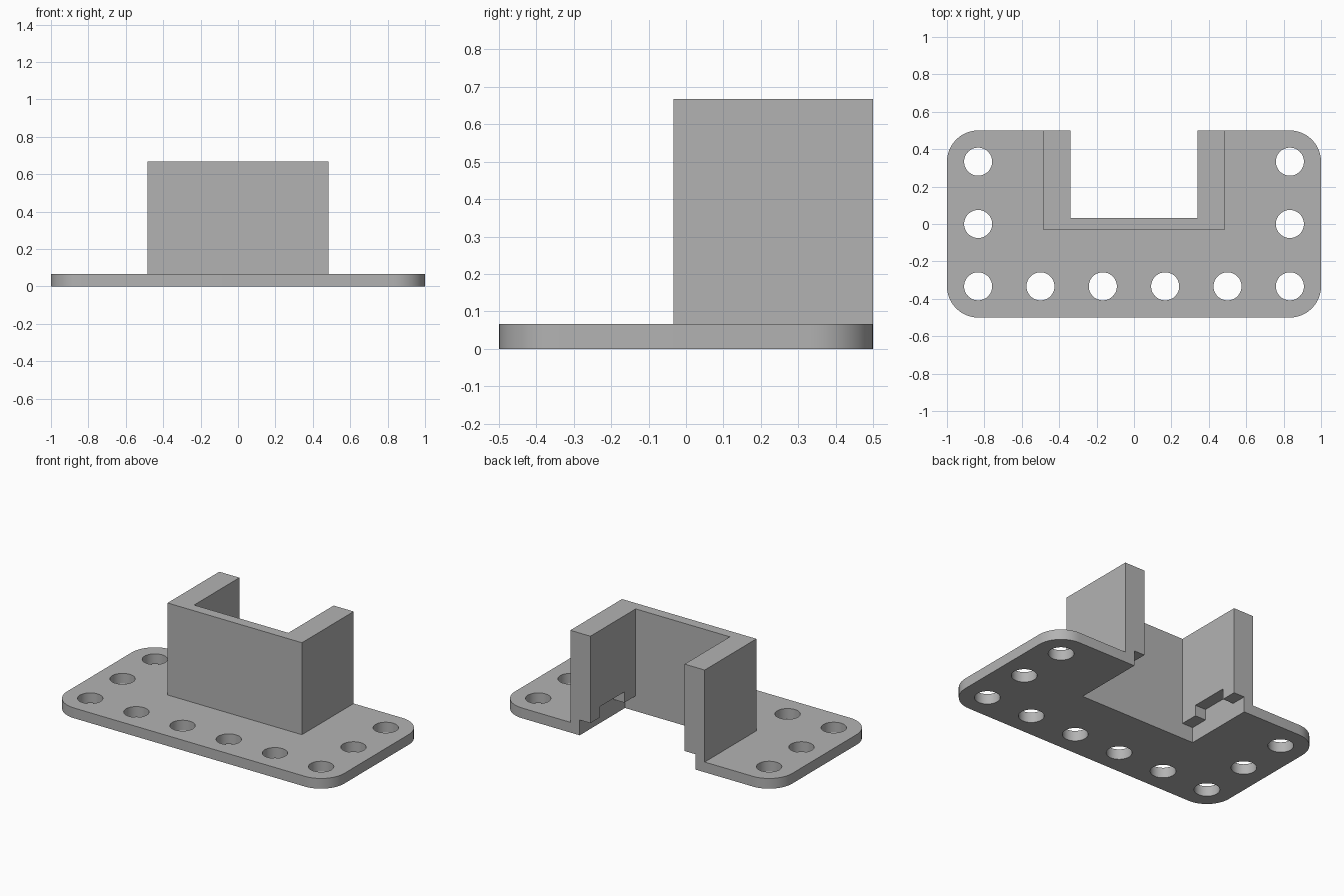
import bpy
import bmesh
from math import cos, sin, pi
from mathutils import Matrix, Vector

cube = bpy.data.objects.get("Cube")
if cube:
    bpy.data.objects.remove(cube, do_unlink=True)

grey = bpy.data.materials.new("plain grey")
grey.use_nodes = True
colour = (0.45, 0.45, 0.45, 1)
grey.diffuse_color = colour
grey.node_tree.nodes["Principled BSDF"].inputs["Base Color"].default_value = colour


def make_object(name, bm):
    bmesh.ops.recalc_face_normals(bm, faces=bm.faces)
    mesh = bpy.data.meshes.new(name)
    bm.to_mesh(mesh)
    bm.free()
    mesh.materials.append(grey)
    obj = bpy.data.objects.new(name, mesh)
    bpy.context.collection.objects.link(obj)
    return obj


def box(name, low, high):
    low, high = Vector(low), Vector(high)
    bm = bmesh.new()
    bmesh.ops.create_cube(bm, size=1)
    bmesh.ops.scale(bm, vec=high - low, verts=bm.verts)
    bmesh.ops.translate(bm, vec=(low + high) / 2, verts=bm.verts)
    return make_object(name, bm)


def rounded_plate(name, half_x, half_y, radius, thick, steps=12):
    bm = bmesh.new()
    verts = []
    for corner, (sx, sy) in enumerate([(1, 1), (-1, 1), (-1, -1), (1, -1)]):
        for i in range(steps + 1):
            a = (corner + i / steps) * pi / 2
            verts.append(bm.verts.new((sx * (half_x - radius) + radius * cos(a),
                                       sy * (half_y - radius) + radius * sin(a), 0)))
    face = bm.faces.new(verts)
    top = bmesh.ops.extrude_face_region(bm, geom=[face])["geom"]
    bmesh.ops.translate(bm, vec=(0, 0, thick),
                        verts=[v for v in top if isinstance(v, bmesh.types.BMVert)])
    return make_object(name, bm)


def combine(target, tool, operation):
    """Apply a boolean and remove the tool."""
    tool.hide_render = True
    mod = target.modifiers.new(operation.title(), "BOOLEAN")
    mod.operation, mod.solver, mod.object = operation, "EXACT", tool
    bpy.context.view_layer.objects.active = target
    bpy.ops.object.modifier_apply(modifier=mod.name)
    bpy.data.objects.remove(tool, do_unlink=True)


THICK, BACK, BAY_Y = 0.0667, 0.5, 0.0333

# Base plate with the raised holder block
bracket = rounded_plate("mounting_bracket", 1, BACK, 0.167, THICK)
combine(bracket, box("holder_block", (-0.485, -0.0333, 0.03), (0.485, BACK, 0.667)), "UNION")

# Open bay, the wider slot at its foot, and the side notches above the slot
combine(bracket, box("bay_cutter", (-0.34, BAY_Y, -0.2), (0.34, 0.7, 1)), "DIFFERENCE")
combine(bracket, box("slot_cutter", (-0.417, BAY_Y, -0.1), (0.417, 0.6, 0.1)), "DIFFERENCE")
combine(bracket, box("notch_cutter", (-0.417, 0.15, 0.05), (0.417, 0.4, 0.17)), "DIFFERENCE")

# Screw holes along the front and both sides
holes = [(x / 6, -1 / 3) for x in range(-5, 6, 2)]
holes += [(sx * 5 / 6, y) for sx in (-1, 1) for y in (0, 1 / 3)]
bm = bmesh.new()
for x, y in holes:
    bmesh.ops.create_cone(bm, cap_ends=True, segments=48, radius1=0.075, radius2=0.075,
                          depth=0.4, matrix=Matrix.Translation((x, y, 0)))
combine(bracket, make_object("hole_cutter", bm), "DIFFERENCE")

# Smooth round corners and hole walls, keep edges sharp
for obj in bpy.context.selected_objects:
    obj.select_set(False)
bracket.select_set(True)
bpy.context.view_layer.objects.active = bracket
bpy.ops.object.shade_smooth_by_angle(angle=pi / 6)
